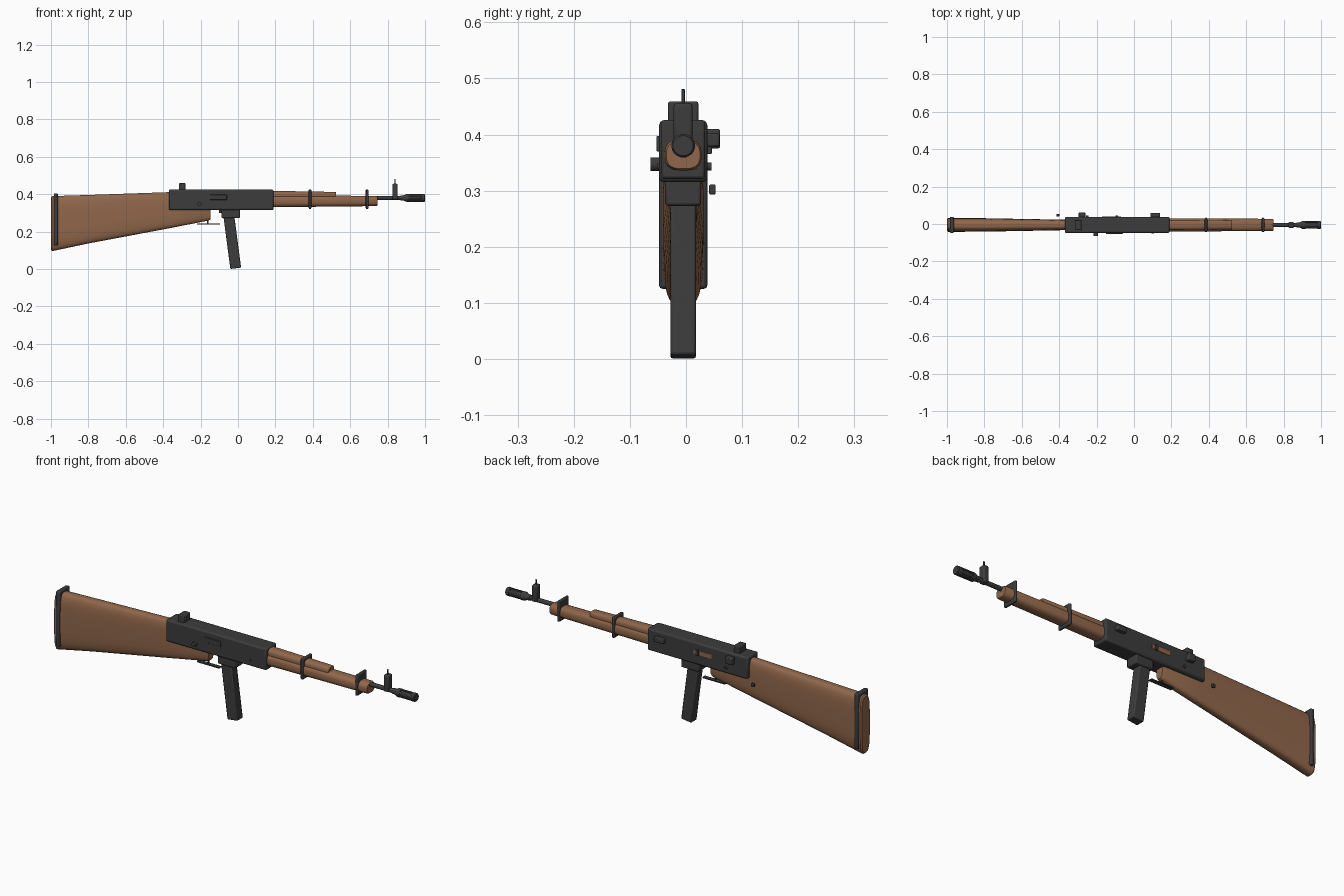
import bpy, bmesh, math
from mathutils import Matrix, Vector

if "Cube" in bpy.data.objects:
    bpy.data.objects.remove(bpy.data.objects["Cube"])

CY = -0.005  # centre plane of the rifle


def material(name, rgb):
    m = bpy.data.materials.new(name)
    m.use_nodes = True
    m.diffuse_color = (*rgb, 1)
    bsdf = m.node_tree.nodes["Principled BSDF"]
    bsdf.inputs["Base Color"].default_value = (*rgb, 1)
    bsdf.inputs["Roughness"].default_value = 0.6
    return m


METAL = material("dark metal", (0.045, 0.045, 0.045))
WOOD = material("brown wood", (0.28, 0.135, 0.07))


def finish(name, bm, mat, bevel=0, segments=2):
    bmesh.ops.recalc_face_normals(bm, faces=bm.faces)
    mesh = bpy.data.meshes.new(name)
    bm.to_mesh(mesh)
    bm.free()
    mesh.materials.append(mat)
    ob = bpy.data.objects.new(name, mesh)
    bpy.context.collection.objects.link(ob)
    if bevel:
        mod = ob.modifiers.new("Bevel", "BEVEL")
        mod.width, mod.segments = bevel, segments
    bpy.ops.object.select_all(action="DESELECT")
    ob.select_set(True)
    bpy.context.view_layer.objects.active = ob
    bpy.ops.object.shade_smooth_by_angle(angle=math.radians(35))
    return ob


def box(name, x, y, z, mat=METAL, bevel=0.003):
    """Box from (low, high) pairs on each axis."""
    bm = bmesh.new()
    bmesh.ops.create_cube(bm, size=1)
    for v in bm.verts:
        v.co = [(a + b) / 2 + c * (b - a) for (a, b), c in zip((x, y, z), v.co)]
    return finish(name, bm, mat, bevel)


def loft(name, stations, mat, power=2, sides=24):
    """Superellipse sections (x, bottom, top, half width) joined along x."""
    bm = bmesh.new()
    rings = []
    for x, low, high, half in stations:
        ring = []
        for i in range(sides):
            a = 2 * math.pi * (i + 0.5) / sides
            c, s = math.cos(a), math.sin(a)
            y = math.copysign(abs(c) ** (2 / power), c) * half
            z = math.copysign(abs(s) ** (2 / power), s) * (high - low) / 2
            ring.append(bm.verts.new((x, CY + y, (low + high) / 2 + z)))
        rings.append(ring)
    for r, q in zip(rings, rings[1:]):
        for i in range(sides):
            j = (i + 1) % sides
            bm.faces.new((r[i], r[j], q[j], q[i]))
    bm.faces.new(rings[0])
    bm.faces.new(rings[-1])
    return finish(name, bm, mat)


def turned(name, profile, z, mat=METAL, sides=20):
    """Round part along x from (x, radius) pairs."""
    return loft(name, [(x, z - r, z + r, r) for x, r in profile], mat, 2, sides)


def cylinder_y(name, x, z, r, y0, y1):
    """Round pin along y."""
    bm = bmesh.new()
    bmesh.ops.create_cone(bm, cap_ends=True, segments=16, radius1=r, radius2=r, depth=y1 - y0,
                          matrix=Matrix.Translation((x, (y0 + y1) / 2, z)) @ Matrix.Rotation(math.pi / 2, 4, "X"))
    return finish(name, bm, METAL)


# Shoulder stock and its metal butt band
loft("stock", [(-1, 0.102, 0.382, 0.032), (-0.994, 0.095, 0.39, 0.037), (-0.8, 0.136, 0.396, 0.036),
               (-0.37, 0.217, 0.411, 0.028), (-0.16, 0.258, 0.4, 0.026), (-0.147, 0.265, 0.39, 0.021)],
     WOOD, 3.5, 32)
box("butt_band", (-0.985, -0.963), (-0.048, 0.038), (0.125, 0.404), bevel=0.006)

# Receiver
box("receiver", (-0.37, 0.19), (-0.048, 0.038), (0.315, 0.425), bevel=0.008)
box("rear_sight", (-0.315, -0.28), (-0.032, 0.022), (0.415, 0.459), bevel=0.004)
box("side_plate", (-0.15, -0.06), (-0.053, -0.045), (0.37, 0.397), bevel=0.002)
box("ejection_port", (-0.17, -0.07), (0.035, 0.0395), (0.367, 0.388), WOOD, 0)
box("port_latch", (-0.1, -0.085), (0.036, 0.046), (0.365, 0.392), bevel=0.002)
box("bolt_handle", (-0.297, -0.26), (0.036, 0.061), (0.375, 0.41), bevel=0.004)
box("gas_lug", (0.087, 0.14), (0.036, 0.06), (0.378, 0.402), bevel=0.004)
cylinder_y("selector_knob", -0.205, 0.347, 0.012, -0.063, -0.045)
cylinder_y("rear_pin", -0.25, 0.343, 0.007, 0.036, 0.045)
cylinder_y("front_pin", 0.1, 0.343, 0.006, -0.051, -0.045)
box("sling_stud", (-0.415, -0.398), (0.041, 0.053), (0.293, 0.311), bevel=0.003)

# Magazine, its well and the guard strip
box("magazine_well", (-0.088, 0.01), (-0.037, 0.027), (0.273, 0.32), bevel=0.005)
box("magazine_catch", (-0.102, -0.08), (-0.02, 0.01), (0.298, 0.318))
magazine = box("magazine", (-0.029, 0.029), (-0.028, 0.018), (-0.148, 0.148), bevel=0.005)
magazine.rotation_euler.y = math.radians(-7.5)
magazine.location = (-0.0315, 0, 0.1505)
box("guard_strip", (-0.22, -0.095), (-0.015, 0.005), (0.237, 0.243), bevel=0.001)
box("trigger", (-0.165, -0.158), (-0.009, -0.001), (0.238, 0.27), bevel=0.001)

# Wooden handguards
loft("lower_handguard", [(0.18, 0.33, 0.394, 0.035), (0.738, 0.336, 0.391, 0.033), (0.745, 0.339, 0.388, 0.03)],
     WOOD, 2.8)
loft("upper_handguard", [(0.18, 0.37, 0.418, 0.028), (0.52, 0.37, 0.412, 0.025), (0.525, 0.373, 0.409, 0.022)],
     WOOD, 2.8)
for name, x in (("rear_band", 0.385), ("front_band", 0.69)):
    box(name, (x - 0.007, x + 0.007), (-0.044, 0.034), (0.321, 0.426), bevel=0.005)

# Barrel, front sight and muzzle
BORE = 0.38
turned("barrel", [(0.15, 0.011), (0.9, 0.011)], BORE)
box("front_sight", (0.826, 0.854), (-0.022, 0.012), (0.372, 0.456), bevel=0.006)
box("sight_blade", (0.837, 0.843), (-0.008, -0.002), (0.45, 0.481), bevel=0.001)
turned("muzzle_core", [(0.87, 0.014), (0.885, 0.014), (0.9, 0.021), (0.916, 0.021), (0.918, 0.017),
                       (0.978, 0.017), (0.98, 0.021), (0.996, 0.021), (1, 0.018)], BORE)
for i in range(6):
    rib = box(f"muzzle_rib_{i + 1}", (0.91, 0.985), (-0.005, 0.005), (0.012, 0.021), bevel=0.001)
    rib.location = Vector((0, CY, BORE))
    rib.rotation_euler.x = i * math.pi / 3
